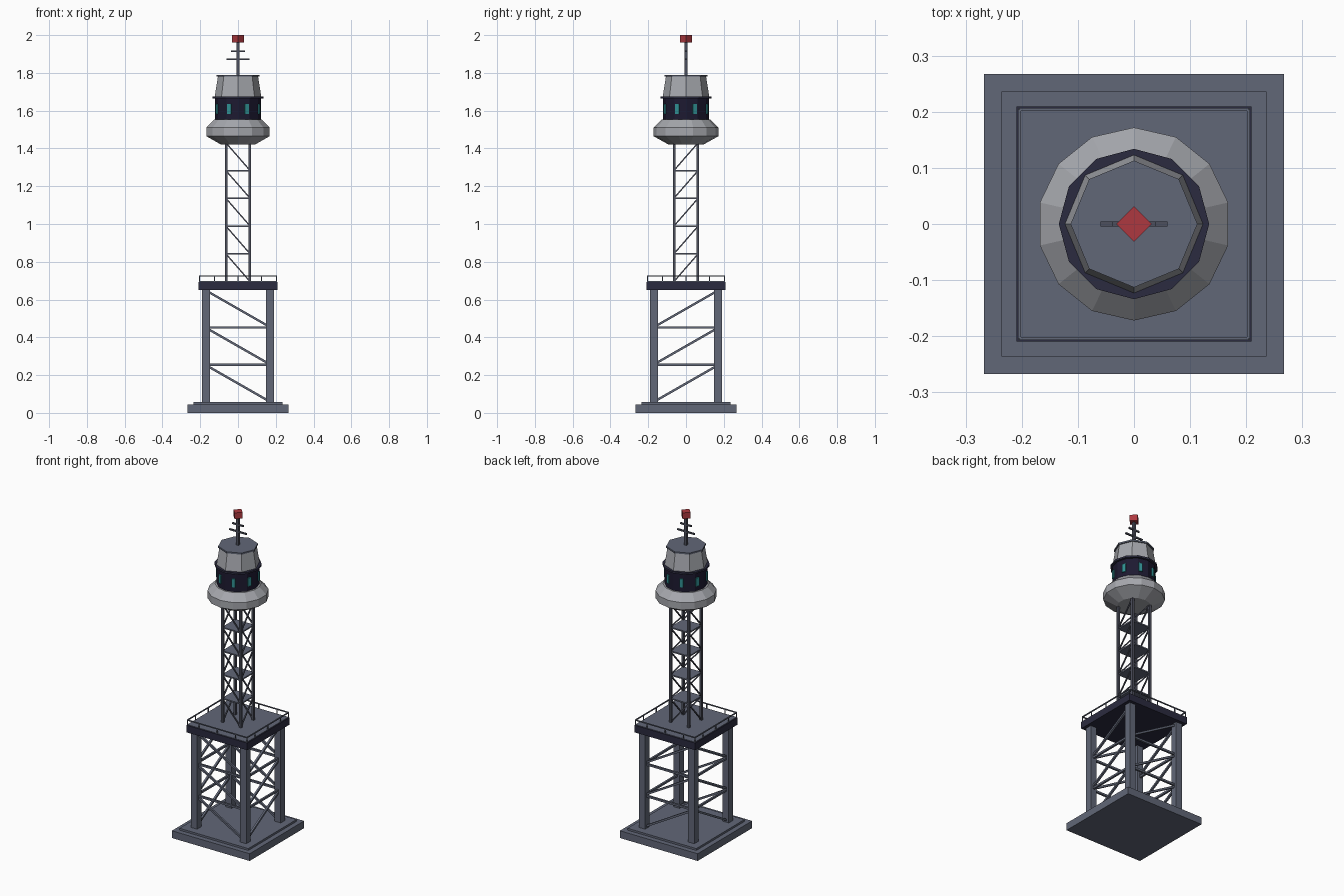
import bpy, bmesh
from math import pi, cos, sin
from mathutils import Vector, Matrix

cube = bpy.data.objects.get("Cube")
if cube:
    bpy.data.objects.remove(cube, do_unlink=True)


def material(name, rgb):
    m = bpy.data.materials.new(name)
    m.use_nodes = True
    m.diffuse_color = (*rgb, 1)
    m.node_tree.nodes["Principled BSDF"].inputs["Base Color"].default_value = (*rgb, 1)
    return m


STEEL = material("slate grey", (0.12, 0.135, 0.185))
DARK_STEEL = material("dark steel", (0.075, 0.08, 0.11))
NAVY = material("dark navy", (0.024, 0.024, 0.05))
BAND = material("midnight band", (0.012, 0.01, 0.03))
SHELL = material("light grey", (0.38, 0.39, 0.42))
GLASS = material("teal glass", (0.03, 0.28, 0.29))
RED = material("signal red", (0.42, 0.04, 0.05))


def finish(name, bm, mat):
    bmesh.ops.recalc_face_normals(bm, faces=bm.faces)
    me = bpy.data.meshes.new(name)
    bm.to_mesh(me)
    bm.free()
    me.materials.append(mat)
    ob = bpy.data.objects.new(name, me)
    bpy.context.collection.objects.link(ob)
    return ob


def add_box(bm, centre, size, turn=Matrix()):
    mat = Matrix.Translation(centre) @ turn @ Matrix.Diagonal((*size, 1))
    bmesh.ops.create_cube(bm, size=1, matrix=mat)


def add_bar(bm, a, b, t):
    """Square bar of thickness t between two points."""
    a, b = Vector(a), Vector(b)
    d = b - a
    add_box(bm, (a + b) / 2, (t, t, d.length), d.to_track_quat('Z', 'Y').to_matrix().to_4x4())


def slab(name, half, z0, z1, mat):
    bm = bmesh.new()
    add_box(bm, (0, 0, (z0 + z1) / 2), (2 * half, 2 * half, z1 - z0))
    return finish(name, bm, mat)


def turned(name, profile, sides, mat):
    """Closed faceted solid from (radius, height) pairs, with a corner at the back."""
    bm = bmesh.new()
    rings = []
    for r, z in profile:
        angles = [pi / 2 + 2 * pi * i / sides for i in range(sides)]
        rings.append([bm.verts.new((r * cos(a), r * sin(a), z)) for a in angles])
    for low, high in zip(rings, rings[1:]):
        for i in range(sides):
            j = (i + 1) % sides
            bm.faces.new((low[i], low[j], high[j], high[i]))
    bm.faces.new(rings[0])
    bm.faces.new(rings[-1])
    return finish(name, bm, mat)


def corner_legs(name, offset, size, z0, z1, mat):
    bm = bmesh.new()
    for x in (-offset, offset):
        for y in (-offset, offset):
            add_box(bm, (x, y, (z0 + z1) / 2), (size, size, z1 - z0))
    return finish(name, bm, mat)


def bracing(name, off, reach, z0, z1, bays, t, bars, mat):
    """One diagonal per bay on all four sides, with optional level bars."""
    bm = bmesh.new()
    step = (z1 - z0) / bays
    for s in (-off, off):
        for k in range(bays):
            low, high = z0 + k * step, z0 + (k + 1) * step
            add_bar(bm, (-reach, s, high - t), (reach, s, low + t), t)
            add_bar(bm, (s, reach, high - t), (s, -reach, low + t), t)
            if bars and k:
                add_bar(bm, (-reach, s, low), (reach, s, low), t)
                add_bar(bm, (s, -reach, low), (s, reach, low), t)
    return finish(name, bm, mat)


# Foundation
slab("foundation", 0.267, 0, 0.045, STEEL)
slab("foundation_step", 0.236, 0.045, 0.057, STEEL)

# Lower frame
corner_legs("lower_legs", 0.169, 0.042, 0.057, 0.652, STEEL)
bracing("lower_bracing", 0.169, 0.152, 0.057, 0.65, 3, 0.012, True, STEEL)

# Platform and railing
slab("platform", 0.209, 0.65, 0.694, NAVY)
slab("platform_deck", 0.204, 0.694, 0.697, STEEL)
bm = bmesh.new()
R, TOP = 0.204, 0.725
for s in (-R, R):
    add_bar(bm, (-R, s, TOP), (R, s, TOP), 0.006)
    add_bar(bm, (s, -R, TOP), (s, R, TOP), 0.006)
    for p in (-R, -0.125, 0, 0.125):
        q = p if s < 0 else -p
        add_bar(bm, (q, s, 0.694), (q, s, TOP), 0.005)
        add_bar(bm, (s, -q, 0.694), (s, -q, TOP), 0.005)
finish("railing", bm, STEEL)

# Upper tower
Z0, Z1, BAYS = 0.695, 1.43, 5
corner_legs("tower_legs", 0.062, 0.015, Z0, Z1, DARK_STEEL)
bracing("tower_bracing", 0.062, 0.058, Z0, Z1, BAYS, 0.007, False, DARK_STEEL)
for k in range(1, BAYS):
    z = Z0 + k * (Z1 - Z0) / BAYS
    slab(f"tower_landing_{k}", 0.064, z - 0.004, z + 0.004, STEEL)

# Cabin
turned("cabin_bowl", [(0.095, 1.422), (0.172, 1.465), (0.172, 1.51), (0.13, 1.552)], 14, SHELL)
turned("window_band", [(0.121, 1.55), (0.121, 1.667)], 12, BAND)
turned("band_trim", [(0.134, 1.665), (0.134, 1.676)], 12, NAVY)
turned("upper_cabin", [(0.123, 1.676), (0.106, 1.782)], 8, SHELL)
turned("roof", [(0.113, 1.78), (0.113, 1.79)], 8, STEEL)
bm = bmesh.new()
for i in range(8):
    turn = Matrix.Rotation((i + 0.5) * pi / 4, 4, 'Z')
    add_box(bm, turn @ Vector((0.12, 0, 1.608)), (0.009, 0.022, 0.052), turn)
finish("windows", bm, GLASS)

# Mast, antenna bars and beacon
bm = bmesh.new()
add_bar(bm, (0, 0, 1.785), (0, 0, 1.97), 0.015)
finish("mast", bm, DARK_STEEL)
bm = bmesh.new()
for z, half in ((1.872, 0.06), (1.915, 0.038)):
    add_bar(bm, (-half, 0, z), (half, 0, z), 0.009)
finish("antenna_bars", bm, DARK_STEEL)
turned("beacon", [(0.032, 1.962), (0.032, 2.0)], 4, RED)
